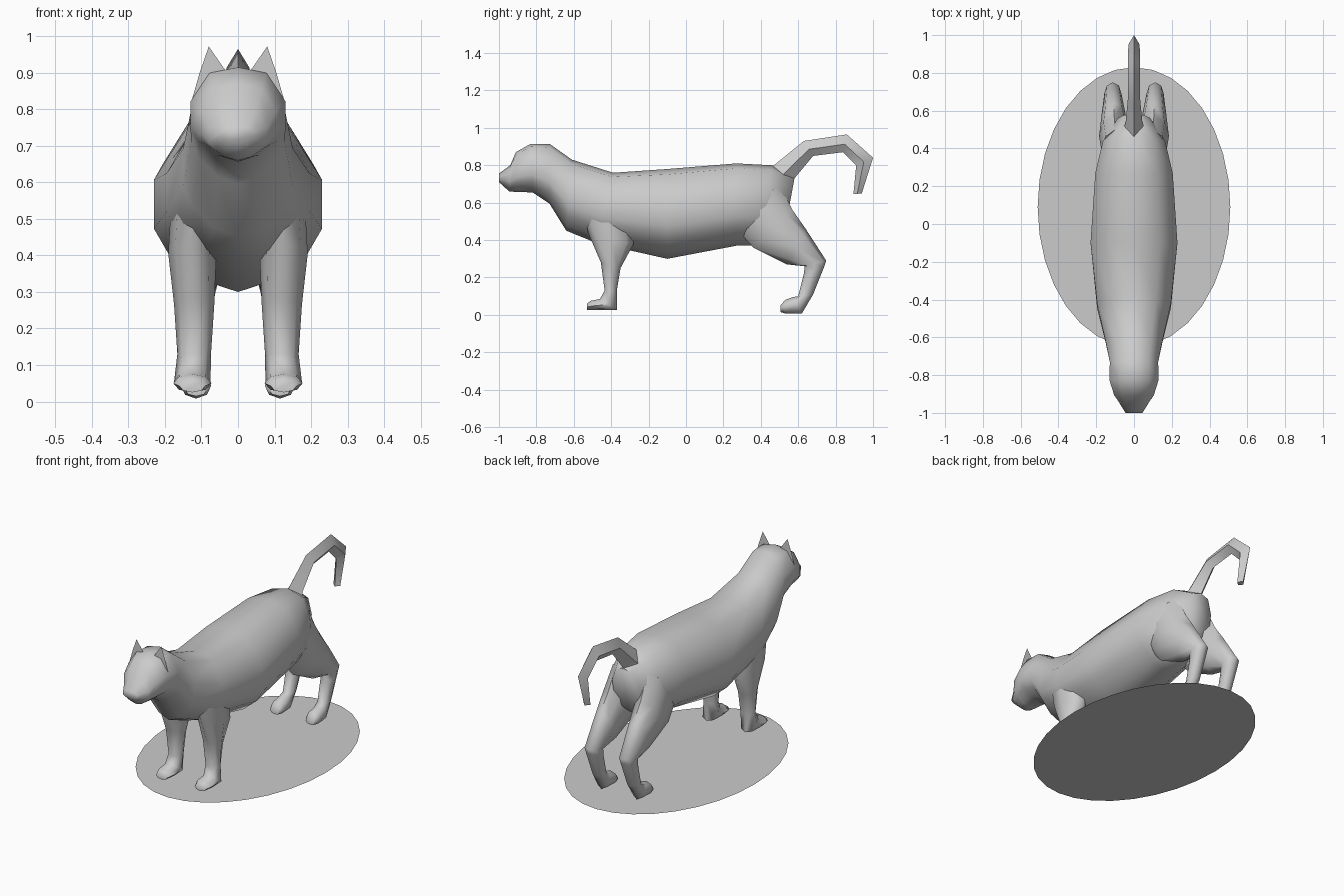
import bpy, bmesh, math
from mathutils import Vector

old = bpy.data.objects.get("Cube")
if old:
    bpy.data.objects.remove(old)

# One plain grey for everything
grey = bpy.data.materials.new("plain_grey")
grey.use_nodes = True
colour = (0.6, 0.6, 0.6, 1)
grey.diffuse_color = colour
grey.node_tree.nodes["Principled BSDF"].inputs["Base Color"].default_value = colour

# Right half of each cross-section: (fraction of half width, fraction of A to B)
BARREL = [(0, 0), (.45, .07), (.83, .22), (1, .36), (1, .64), (.6, .94), (0, 1)]
ROUND = [(math.sin(math.pi * i / 4), .5 - .5 * math.cos(math.pi * i / 4)) for i in range(5)]
DIAMOND = [(0, 0), (1, .45), (0, 1)]


def make(name, bm, smooth=True, mirror=False):
    bmesh.ops.recalc_face_normals(bm, faces=bm.faces)
    mesh = bpy.data.meshes.new(name)
    bm.to_mesh(mesh)
    bm.free()
    mesh.materials.append(grey)
    obj = bpy.data.objects.new(name, mesh)
    bpy.context.collection.objects.link(obj)
    if mirror:
        obj.modifiers.new("Mirror", "MIRROR")
    if smooth:
        bpy.ops.object.select_all(action="DESELECT")
        obj.select_set(True)
        bpy.context.view_layer.objects.active = obj
        bpy.ops.object.shade_smooth_by_angle(angle=math.radians(65))
    return obj


def loft(name, rings, half, mirror=False):
    """Each ring: A (y, z), B (y, z), centre x, half width."""
    section = half + [(-u, v) for u, v in half[-2:0:-1]]
    bm = bmesh.new()
    loops = []
    for a, b, x, w in rings:
        a, b = Vector((x, *a)), Vector((x, *b))
        loops.append([bm.verts.new(a.lerp(b, v) + Vector((u * w, 0, 0))) for u, v in section])
    n = len(section)
    for p, q in zip(loops, loops[1:]):
        for i in range(n):
            j = (i + 1) % n
            bm.faces.new((p[i], p[j], q[j], q[i]))
    bm.faces.new(loops[0])
    bm.faces.new(loops[-1])
    return make(name, bm, mirror=mirror)


# Head, neck and trunk in one skin, from nose to rump
loft("body", [
    ((-1, .71), (-1, .755), 0, .045),
    ((-.945, .66), (-.94, .80), 0, .08),
    ((-.90, .657), (-.91, .87), 0, .105),
    ((-.82, .655), (-.83, .915), 0, .13),
    ((-.73, .595), (-.73, .915), 0, .128),
    ((-.64, .45), (-.61, .83), 0, .15),
    ((-.48, .385), (-.39, .76), 0, .195),
    ((-.10, .30), (-.10, .78), 0, .23),
    ((.27, .37), (.27, .81), 0, .205),
    ((.40, .37), (.46, .80), 0, .165),
    ((.53, .46), (.58, .73), 0, .085),
], BARREL)

# Hooked tail
loft("tail", [
    ((.56, .66), (.42, .79), 0, .07),
    ((.58, .73), (.47, .80), 0, .045),
    ((.68, .85), (.63, .93), 0, .033),
    ((.84, .87), (.86, .965), 0, .032),
    ((.91, .80), (1, .84), 0, .03),
    ((.895, .645), (.94, .65), 0, .022),
], DIAMOND)

# Front legs, shoulder to paw
loft("front_legs", [
    ((-.56, .60), (-.31, .60), .12, .06),
    ((-.52, .43), (-.28, .38), .125, .066),
    ((-.455, .28), (-.35, .25), .12, .055),
    ((-.435, .13), (-.37, .13), .12, .046),
    ((-.46, .085), (-.37, .025), .125, .05),
    ((-.51, .075), (-.46, .025), .125, .052),
    ((-.53, .06), (-.53, .025), .125, .035),
], ROUND, mirror=True)

# Hind legs, haunch to paw
loft("hind_legs", [
    ((.25, .48), (.50, .70), .10, .07),
    ((.36, .36), (.57, .56), .105, .08),
    ((.54, .27), (.64, .46), .108, .062),
    ((.635, .26), (.75, .29), .112, .045),
    ((.63, .22), (.74, .26), .112, .042),
    ((.60, .10), (.68, .11), .112, .036),
    ((.57, .095), (.62, .008), .115, .038),
    ((.53, .08), (.53, .008), .115, .042),
    ((.505, .05), (.505, .015), .115, .03),
], ROUND, mirror=True)

# Upright sheet ears
bm = bmesh.new()
ear = [bm.verts.new((x, -.825, z)) for x, z in [(.03, .90), (.128, .82), (.105, .90), (.08, .972)]]
bm.faces.new(ear)
make("ears", bm, smooth=False, mirror=True)

# Flat oval ground plate
bm = bmesh.new()
bmesh.ops.create_circle(bm, cap_ends=True, segments=32, radius=1)
bmesh.ops.scale(bm, vec=(.51, .74, 1), verts=bm.verts)
bmesh.ops.translate(bm, vec=(0, .09, 0), verts=bm.verts)
make("oval_base", bm, smooth=False)
